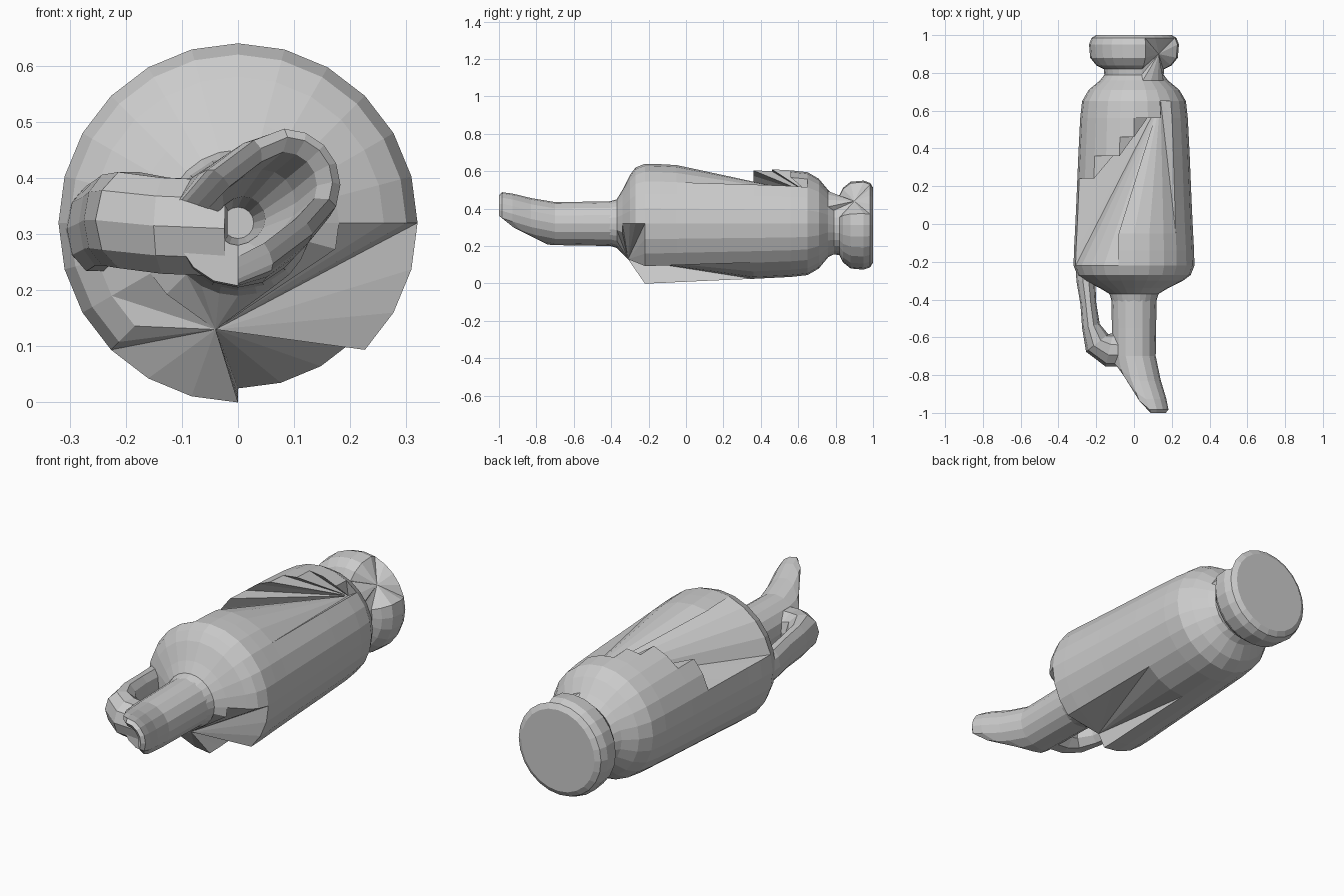
import bpy, bmesh, math
from mathutils import Vector

if "Cube" in bpy.data.objects:
    bpy.data.objects.remove(bpy.data.objects["Cube"])

CZ = 0.32


def finish(name, bm):
    bmesh.ops.recalc_face_normals(bm, faces=bm.faces[:])
    me = bpy.data.meshes.new(name)
    bm.to_mesh(me)
    bm.free()
    ob = bpy.data.objects.new(name, me)
    bpy.context.collection.objects.link(ob)
    return ob


def loft(bm, rings, cap_start=False, cap_end=False):
    vs = [[bm.verts.new(p) for p in ring] for ring in rings]
    n = len(vs[0])
    for a, b in zip(vs, vs[1:]):
        for i in range(n):
            j = (i + 1) % n
            bm.faces.new((a[i], a[j], b[j], b[i]))
    if cap_start:
        bm.faces.new(vs[0])
    if cap_end:
        bm.faces.new(vs[-1])


def fan_patch(bm, inside, apex):
    """Remove the faces picked by inside() and close the gap with a fan to apex."""
    gone = [f for f in bm.faces if inside(f.calc_center_median())]
    kept = set(bm.faces) - set(gone)
    rim = [e for f in gone for e in f.edges if any(g in kept for g in e.link_faces)]
    pairs = [tuple(e.verts) for e in rim]
    bmesh.ops.delete(bm, geom=gone, context='FACES')
    tip = bm.verts.new(apex)
    for a, b in pairs:
        bm.faces.new((a, b, tip))


def circle(y, r, n, cx=0.0, cz=CZ):
    return [Vector((cx + r * math.cos(2 * math.pi * i / n), y,
                    cz + r * math.sin(2 * math.pi * i / n))) for i in range(n)]


# Body: shoulder, tapering barrel, waist and flared foot
profile = [(-0.42, 0.115), (-0.37, 0.13), (-0.34, 0.18), (-0.30, 0.26), (-0.27, 0.30),
           (-0.22, 0.32), (-0.14, 0.318), (-0.05, 0.313), (0.10, 0.306), (0.24, 0.30),
           (0.36, 0.295), (0.46, 0.29), (0.56, 0.285), (0.65, 0.275), (0.71, 0.24),
           (0.76, 0.18), (0.79, 0.157), (0.82, 0.16), (0.84, 0.20), (0.88, 0.232),
           (0.95, 0.238), (0.985, 0.225), (1.0, 0.20)]
bm = bmesh.new()
loft(bm, [circle(y, r, 24, cz=CZ if y < 0.77 else 0.312) for y, r in profile], cap_end=True)
# Broken top, collapsed front underside and dented waist
fan_patch(bm, lambda c: (-0.08 if c.x > -0.1 else -0.2) < c.y < 0.50 + 0.9 * c.x and c.y < 0.62
          and c.z > (0.51 if c.x > 0 else 0.43), (0.14, 0.66, 0.48))
fan_patch(bm, lambda c: (-0.36 < c.y < -0.22 and c.x > -0.22 and c.z < 0.2 + 0.45 * max(c.x, 0))
          or (-0.25 < c.y < 0.36 and -0.01 < c.x < 0.2 and c.z < 0.12), (-0.04, -0.31, 0.13))
fan_patch(bm, lambda c: 0.77 < c.y < 0.99 and c.x > 0.05 and c.z > 0.38, (0.13, 0.90, 0.44))
finish("jug_body", bm)

# Neck with a pouring lip stretched forward on the upper right side
N = 16


def lip_ring(amount, r, back=-0.74):
    ring = []
    for i in range(N):
        t = 2 * math.pi * i / N
        e = 0.55 + 1.2 * math.cos(t - math.radians(35))
        e = max(0.0, min(1.0, e)) * amount
        ring.append(Vector((0.085 * e + r * math.cos(t), back - 0.25 * e,
                            CZ + 0.07 * e + r * math.sin(t))))
    return ring


bm = bmesh.new()
loft(bm, [circle(-0.39, 0.12, N), circle(-0.55, 0.117, N), circle(-0.70, 0.115, N),
          lip_ring(0.35, 0.112), lip_ring(0.75, 0.108), lip_ring(0.97, 0.1),
          lip_ring(1.04, 0.08), lip_ring(0.95, 0.06), lip_ring(0.5, 0.06),
          lip_ring(0.1, 0.04), circle(-0.62, 0.028, N)], cap_end=True)
finish("neck_and_lip", bm)

# Handle: strap swept from the shoulder round to the neck
path = [((-0.25, -0.20, 0.31), 0.06, 0.08), ((-0.255, -0.30, 0.31), 0.05, 0.08),
        ((-0.242, -0.42, 0.32), 0.042, 0.08), ((-0.228, -0.54, 0.325), 0.048, 0.085),
        ((-0.195, -0.63, 0.325), 0.075, 0.09), ((-0.13, -0.665, 0.315), 0.092, 0.09),
        ((-0.02, -0.67, 0.31), 0.085, 0.09)]
rings = []
for k, (p, w, h) in enumerate(path):
    a = Vector(path[max(k - 1, 0)][0])
    b = Vector(path[min(k + 1, len(path) - 1)][0])
    d = (b - a).normalized()
    side = d.cross(Vector((0, 0, 1))).normalized()
    rings.append([Vector(p) + side * (w * math.cos(2 * math.pi * i / 10))
                  + Vector((0, 0, h * math.sin(2 * math.pi * i / 10))) for i in range(10)])
bm = bmesh.new()
loft(bm, rings, True, True)
finish("handle", bm)
